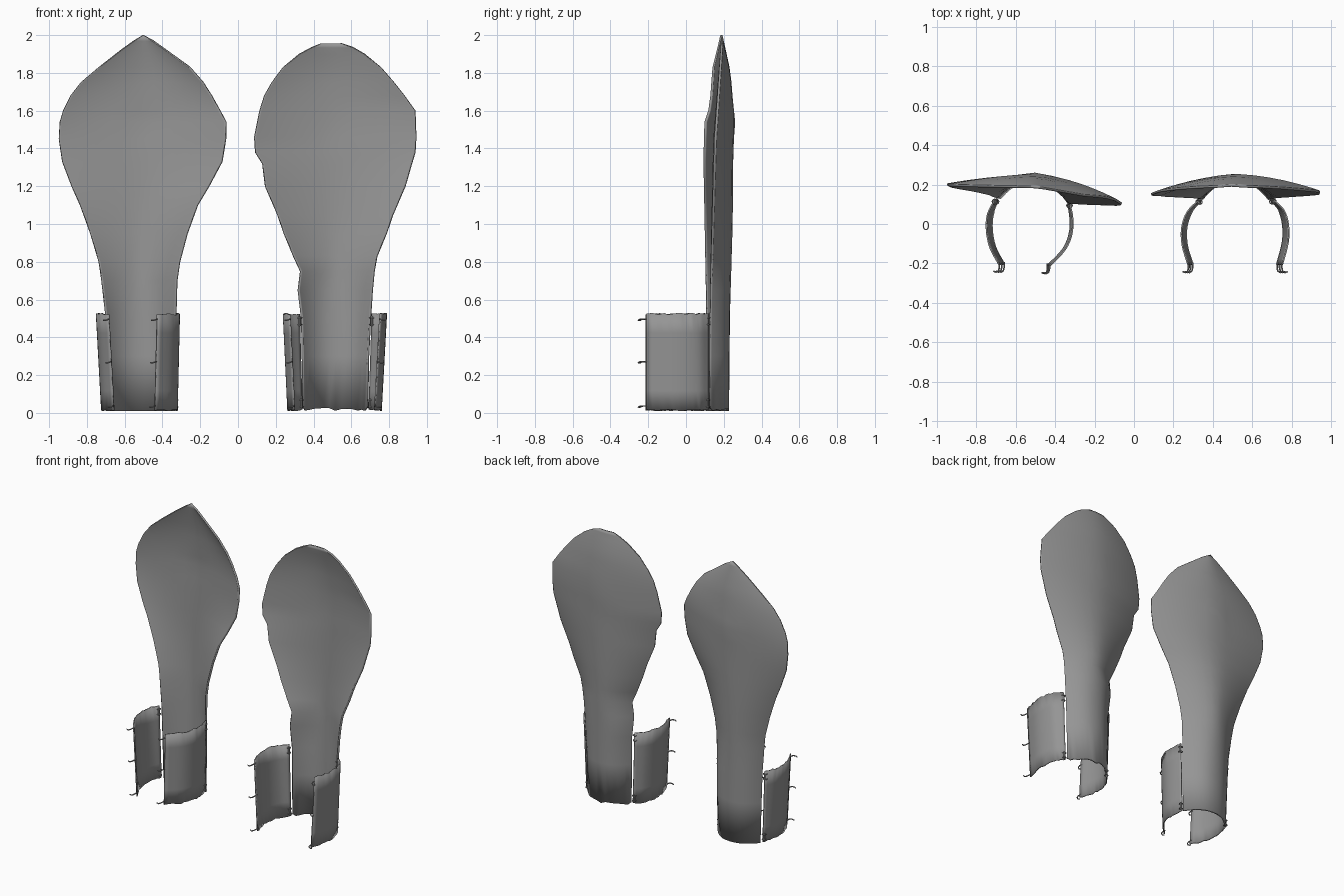
import bpy, bmesh, math, random
from mathutils import Vector

if "Cube" in bpy.data.objects:
    bpy.data.objects.remove(bpy.data.objects["Cube"])

random.seed(4)

# Dark steel shared by every part
steel = bpy.data.materials.new("dark_steel")
steel.diffuse_color = (0.3, 0.3, 0.3, 1)
steel.use_nodes = True
steel.node_tree.nodes["Principled BSDF"].inputs["Base Color"].default_value = steel.diffuse_color


def lerp_keys(keys, z):
    for (a, va), (b, vb) in zip(keys, keys[1:]):
        if z <= b:
            return va + (vb - va) * max(0, (z - a) / (b - a))
    return keys[-1][1]


def smooth_path(pts, n):
    """Catmull-Rom resampling of 2D points."""
    p = [Vector(q) for q in pts]
    p = [2 * p[0] - p[1]] + p + [2 * p[-1] - p[-2]]
    out = []
    for i in range(1, len(p) - 2):
        for k in range(n):
            t = k / n
            out.append(0.5 * (2 * p[i] + (p[i + 1] - p[i - 1]) * t
                       + (2 * p[i - 1] - 5 * p[i] + 4 * p[i + 1] - p[i + 2]) * t * t
                       + (3 * p[i] - p[i - 1] - 3 * p[i + 1] + p[i + 2]) * t ** 3))
    return out + [p[-2]]


def sheet(name, rows, thick):
    """Skin a grid of points and give it thickness."""
    bm = bmesh.new()
    grid = [[bm.verts.new(p) for p in r] for r in rows]
    for a, b in zip(grid, grid[1:]):
        for i in range(len(a) - 1):
            bm.faces.new((a[i], b[i], b[i + 1], a[i + 1]))
    bmesh.ops.remove_doubles(bm, verts=bm.verts, dist=0.0008)
    me = bpy.data.meshes.new(name)
    bm.to_mesh(me)
    bm.free()
    me.materials.append(steel)
    ob = bpy.data.objects.new(name, me)
    bpy.context.collection.objects.link(ob)
    m = ob.modifiers.new("thickness", 'SOLIDIFY')
    m.thickness, m.offset = thick, 0
    bpy.ops.object.select_all(action='DESELECT')
    ob.select_set(True)
    bpy.context.view_layer.objects.active = ob
    bpy.ops.object.shade_smooth_by_angle(angle=math.radians(30))


def plate(name, outline, left_y, right_y, crown_y, ragged):
    rows = []
    n = 16
    for z, xl, xr in outline:
        yl, yr, yc = (lerp_keys(k, z) for k in (left_y, right_y, crown_y))
        power = 2.3 if z < 0.7 else 1.7
        row = []
        for i in range(n + 1):
            t = math.sin((i / n - 0.5) * math.pi)
            x = (xl + xr) / 2 + (xr - xl) / 2 * t
            y = yc + ((yl if t < 0 else yr) - yc) * abs(t) ** power
            # small boss in the middle of the blade
            y += 0.01 * math.exp(-((x - math.copysign(0.5, x)) ** 2 + (z - 1.52) ** 2) / 0.004)
            dz = random.uniform(0, ragged) if z < 0.1 else 0
            row.append((x, y, z + dz))
        rows.append(row)
    sheet(name, rows, 0.012)


def hook(name, base, side):
    cu = bpy.data.curves.new(name, 'CURVE')
    cu.dimensions = '3D'
    cu.bevel_depth, cu.bevel_resolution = 0.004, 1
    path = [(0, 0.012, 0), (0, -0.015, 0.002), (0.004, -0.032, 0), (0.016, -0.04, -0.004), (0.03, -0.034, -0.004)]
    sp = cu.splines.new('POLY')
    sp.points.add(len(path) - 1)
    for p, q in zip(sp.points, path):
        p.co = (base[0] + side * q[0], base[1] + q[1], base[2] + q[2], 1)
    cu.materials.append(steel)
    ob = bpy.data.objects.new(name, cu)
    bpy.context.collection.objects.link(ob)


def hinge(name, x, y, z):
    bpy.ops.mesh.primitive_cylinder_add(vertices=10, radius=0.007, depth=0.05, location=(x, y, z))
    bpy.context.object.name = name + "_pin"
    bpy.context.object.data.materials.append(steel)
    for dz in (-0.018, 0.018):
        bpy.ops.mesh.primitive_torus_add(major_segments=12, minor_segments=6, major_radius=0.012,
                                         minor_radius=0.003, location=(x, y, z + dz))
        bpy.context.object.name = name + "_ring"
        bpy.context.object.data.materials.append(steel)


def flap(name, path, shift, hook_side):
    """Curved side guard; shift moves its foot sideways."""
    pts = smooth_path(path, 4)
    rows = []
    for k in range(6):
        f = k / 5
        z = 0.015 + 0.51 * f
        row = []
        for p in pts:
            dz = random.uniform(-0.006, 0.004) if k in (0, 5) else 0
            w = min(1, (0.15 - p.y) / 0.1)      # hinge edge stays nearly upright
            row.append((p.x + shift * (1 - f) * (0.4 + 0.6 * w), p.y, z + dz))
        rows.append(row)
    sheet(name, rows, 0.008)
    for z in (0.035, 0.27, 0.495):
        hook(name + "_hook", (pts[-1].x + shift * (1 - z / 0.525), pts[-1].y, z), hook_side)
    for z in (0.05, 0.485):
        hinge(name + "_hinge", pts[0].x + 0.4 * shift * (1 - z / 0.525), pts[0].y - 0.006, z)


# Pointed plate on the left: z, left x, right x
plate("left_plate", [
    (0.01, -0.68, -0.335), (0.3, -0.69, -0.33), (0.53, -0.70, -0.33), (0.7, -0.72, -0.325),
    (0.8, -0.735, -0.31), (0.95, -0.78, -0.27), (1.1, -0.835, -0.215), (1.2, -0.88, -0.155),
    (1.33, -0.93, -0.085), (1.45, -0.948, -0.065), (1.54, -0.943, -0.063), (1.6, -0.925, -0.095),
    (1.68, -0.885, -0.14), (1.75, -0.83, -0.185), (1.83, -0.735, -0.255), (1.92, -0.62, -0.38),
    (1.97, -0.55, -0.45), (2.0, -0.502, -0.502)],
    [(0, 0.13), (0.6, 0.135), (1.45, 0.20), (2.0, 0.187)],
    [(0, 0.11), (0.6, 0.11), (1.35, 0.097), (1.54, 0.103), (1.62, 0.13), (1.83, 0.145), (2.0, 0.187)],
    [(0, 0.222), (0.5, 0.226), (1.0, 0.241), (1.6, 0.246), (1.8, 0.231), (2.0, 0.187)], 0.0)

# Rounded plate on the right, with a notched inner edge
plate("right_plate", [
    (0.01, 0.345, 0.685), (0.3, 0.342, 0.69), (0.5, 0.338, 0.70), (0.65, 0.32, 0.71),
    (0.75, 0.332, 0.72), (0.83, 0.295, 0.735), (0.95, 0.245, 0.785), (1.05, 0.21, 0.82),
    (1.2, 0.145, 0.885), (1.32, 0.13, 0.92), (1.38, 0.092, 0.938), (1.46, 0.087, 0.943),
    (1.6, 0.115, 0.938), (1.68, 0.14, 0.88), (1.75, 0.18, 0.825), (1.83, 0.24, 0.755),
    (1.9, 0.325, 0.67), (1.935, 0.39, 0.61), (1.955, 0.44, 0.55)],
    [(0, 0.125), (0.6, 0.13), (1.45, 0.15), (1.95, 0.19)],
    [(0, 0.125), (0.6, 0.13), (1.45, 0.155), (1.95, 0.19)],
    [(0, 0.222), (0.5, 0.226), (1.0, 0.241), (1.6, 0.246), (1.8, 0.231), (1.95, 0.195)], 0.018)

# Hinged side guards with hooks along the free edge
flap("left_plate_outer_guard", [(-0.708, 0.12), (-0.742, 0.05), (-0.748, -0.03), (-0.73, -0.12), (-0.685, -0.205)], 0.028, -1)
flap("left_plate_inner_guard", [(-0.325, 0.10), (-0.312, 0.03), (-0.316, -0.05), (-0.35, -0.13), (-0.428, -0.212)], -0.012, -1)
flap("right_plate_inner_guard", [(0.325, 0.118), (0.27, 0.06), (0.243, -0.02), (0.246, -0.11), (0.275, -0.207)], 0.024, -1)
flap("right_plate_outer_guard", [(0.71, 0.12), (0.76, 0.07), (0.782, 0.0), (0.782, -0.09), (0.752, -0.207)], -0.028, 1)
